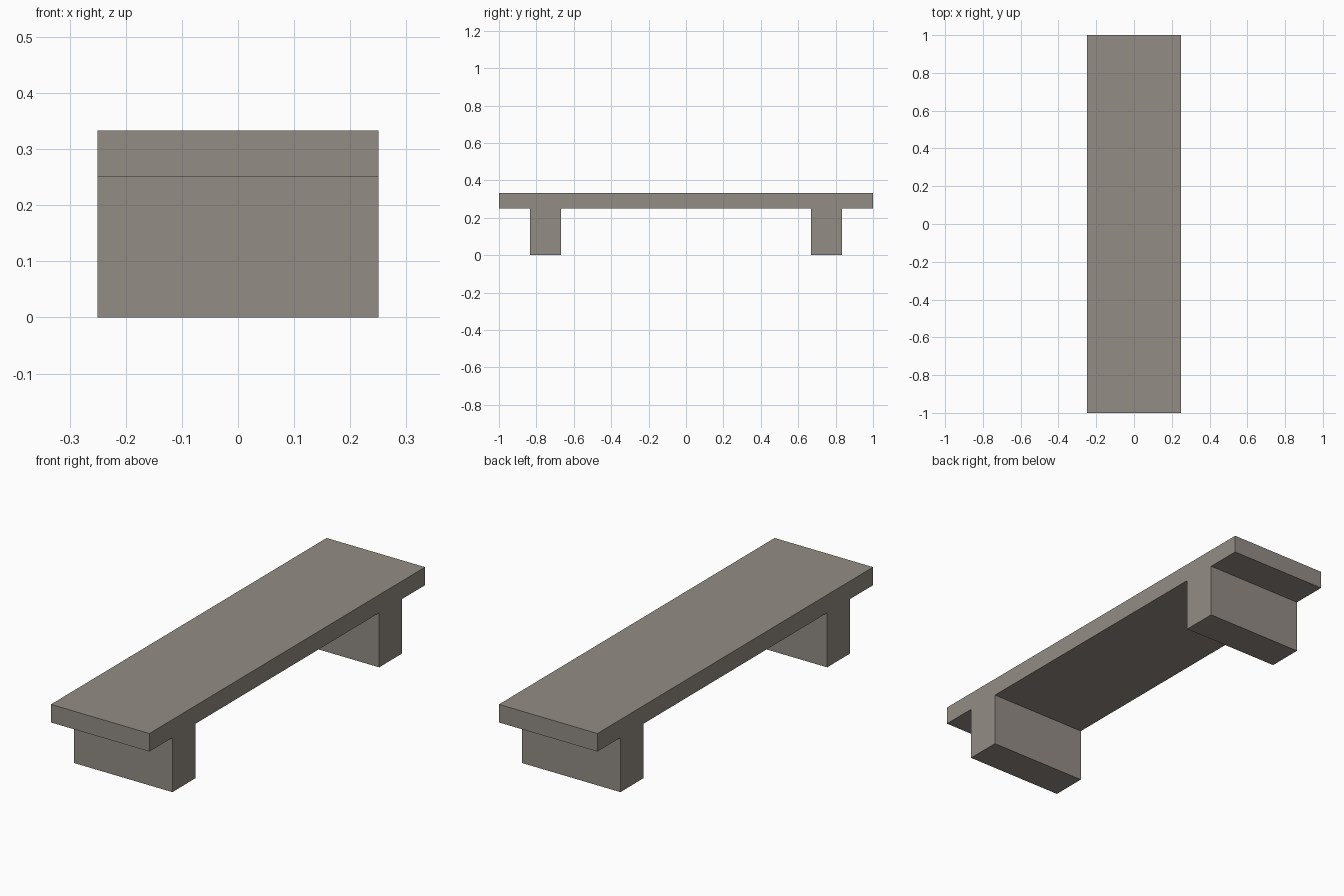
import bpy
import bmesh

if "Cube" in bpy.data.objects:
    bpy.data.objects.remove(bpy.data.objects["Cube"])

HALF_W = 0.25
LEG_OUT, LEG_IN = 0.833, 0.667
SEAT_Z, TOP_Z = 0.25, 0.333

stone = bpy.data.materials.new("warm grey stone")
stone.diffuse_color = (0.29, 0.262, 0.23, 1.0)
stone.use_nodes = True
stone.node_tree.nodes["Principled BSDF"].inputs["Base Color"].default_value = stone.diffuse_color

# Side profile (y, z): one half from the inner leg to the top, then mirrored
half = [(LEG_IN, SEAT_Z), (LEG_IN, 0), (LEG_OUT, 0), (LEG_OUT, SEAT_Z),
        (1, SEAT_Z), (1, TOP_Z)]
profile = half + [(-y, z) for y, z in reversed(half)]

# Bench: slab seat and two block legs, extruded across the width
bm = bmesh.new()
side = bm.faces.new([bm.verts.new((-HALF_W, y, z)) for y, z in profile])
ext = bmesh.ops.extrude_face_region(bm, geom=[side], use_keep_orig=True)
verts = [g for g in ext["geom"] if isinstance(g, bmesh.types.BMVert)]
bmesh.ops.translate(bm, verts=verts, vec=(2 * HALF_W, 0, 0))
bmesh.ops.recalc_face_normals(bm, faces=bm.faces)

mesh = bpy.data.meshes.new("bench")
bm.to_mesh(mesh)
bm.free()
mesh.materials.append(stone)
bench = bpy.data.objects.new("bench", mesh)
bpy.context.collection.objects.link(bench)
